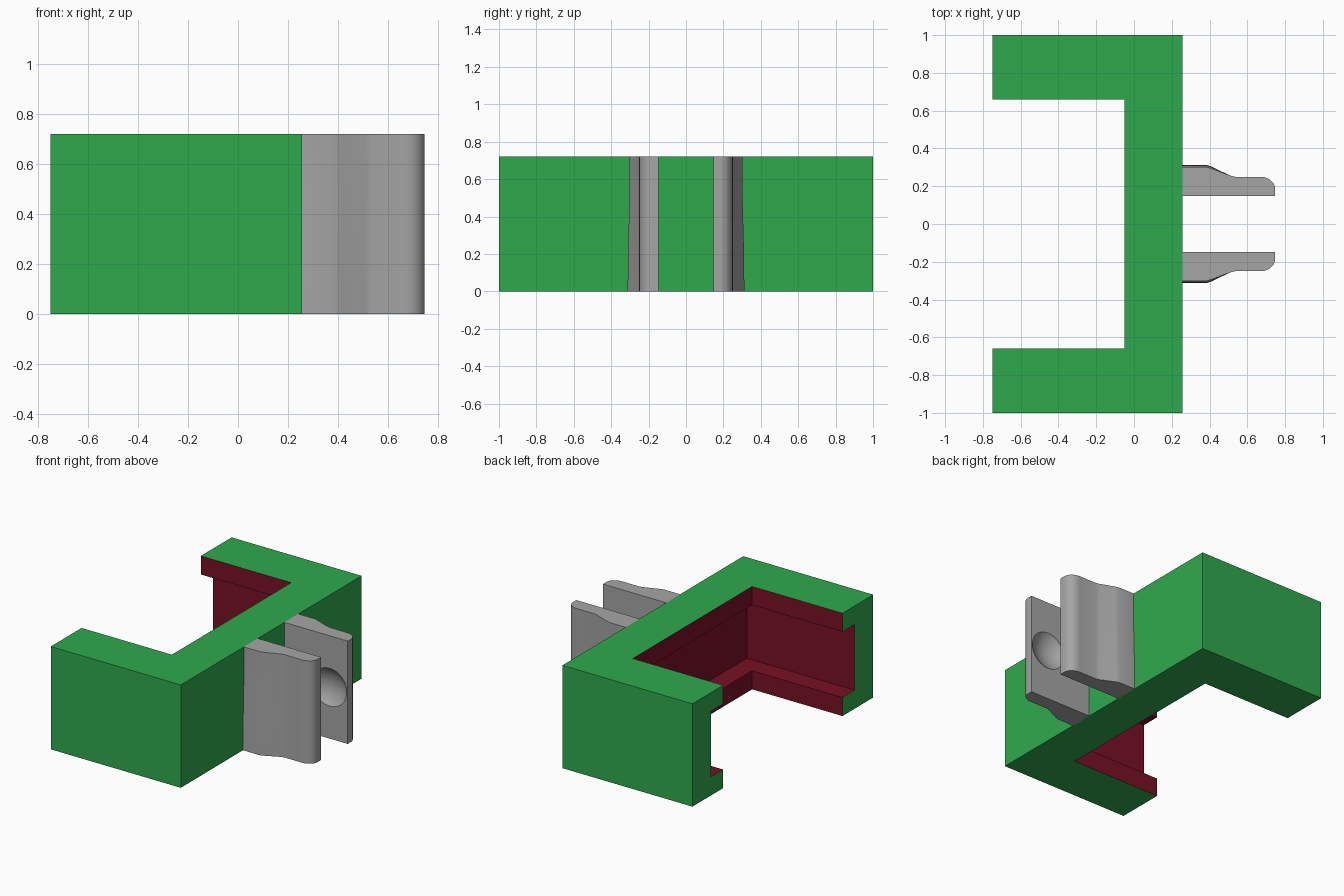
import bpy, bmesh, math
from mathutils import Vector

if "Cube" in bpy.data.objects:
    bpy.data.objects.remove(bpy.data.objects["Cube"])

H = 0.72


def material(name, rgb):
    m = bpy.data.materials.new(name)
    m.diffuse_color = (*rgb, 1)
    m.use_nodes = True
    m.node_tree.nodes["Principled BSDF"].inputs["Base Color"].default_value = m.diffuse_color
    return m


GREEN = material("green", (0.028, 0.40, 0.073))
RED = material("dark red", (0.19, 0.005, 0.018))
GREY = material("grey", (0.38, 0.38, 0.38))


def make_object(name, bm, *mats):
    bmesh.ops.recalc_face_normals(bm, faces=bm.faces[:])
    me = bpy.data.meshes.new(name)
    bm.to_mesh(me)
    bm.free()
    for m in mats:
        me.materials.append(m)
    ob = bpy.data.objects.new(name, me)
    bpy.context.collection.objects.link(ob)
    return ob


# C-shaped bracket: grooved cross-section (x offset, y offset, z) swept along the inner outline
LIP, GROOVE = 0.13, 0.135
section = [(0.307, 0.34, 0), (0.307, 0.34, H), (0, 0, H), (0, 0, H - LIP),
           (GROOVE, GROOVE, H - LIP), (GROOVE, GROOVE, LIP), (0, 0, LIP), (0, 0, 0)]
bm = bmesh.new()
rings = []
for side, corner in ((-1, False), (-1, True), (1, True), (1, False)):
    rings.append([bm.verts.new((-0.05 + dx if corner else -0.75, side * (0.66 + dy), z))
                  for dx, dy, z in section])
n = len(section)
for a, b in zip(rings, rings[1:]):
    for i in range(n):
        j = (i + 1) % n
        f = bm.faces.new((a[i], a[j], b[j], b[i]))
        f.material_index = 1 if 2 <= i <= 6 else 0   # inner lining is red
bm.faces.new(rings[0])
bm.faces.new(rings[-1])
make_object("bracket", bm, GREEN, RED)

# Ball-shaped cutter for the dimples between the two grips
bm = bmesh.new()
bmesh.ops.create_uvsphere(bm, u_segments=48, v_segments=32, radius=0.198)
bmesh.ops.translate(bm, verts=bm.verts[:], vec=Vector((0.607, 0, 0.36)))
for f in bm.faces:
    f.smooth = True
cutter = make_object("dimple_cutter", bm, GREY)
cutter.hide_render = True
cutter.hide_viewport = True


# Grip outline at one height: thick root, sloped waist, rounded tip
def grip_outline(root):
    pts = [(0.255, 0.147), (0.255, root), (0.385, root), (0.41, root - 0.008),
           (0.51, 0.256), (0.535, 0.25), (0.67, 0.25)]
    for k in range(1, 9):
        a = math.radians(90 - k * 90 / 8)
        pts.append((0.67 + 0.077 * math.cos(a), 0.185 + 0.065 * math.sin(a)))
    return pts + [(0.747, 0.147)]


for name, side in (("front_grip", -1), ("back_grip", 1)):
    bm = bmesh.new()
    levels = [[bm.verts.new((x, side * y, z)) for x, y in grip_outline(root)]
              for z, root in ((0, 0.312), (0.22, 0.31), (0.5, 0.302), (H, 0.302))]
    for a, b in zip(levels, levels[1:]):
        for i in range(len(a)):
            j = (i + 1) % len(a)
            bm.faces.new((a[i], a[j], b[j], b[i]))
    bm.faces.new(levels[0])
    bm.faces.new(levels[-1])
    grip = make_object(name, bm, GREY)
    cut = grip.modifiers.new("dimple", 'BOOLEAN')
    cut.operation = 'DIFFERENCE'
    cut.solver = 'EXACT'
    cut.object = cutter
    bpy.ops.object.select_all(action='DESELECT')
    bpy.context.view_layer.objects.active = grip
    grip.select_set(True)
    bpy.ops.object.modifier_apply(modifier=cut.name)
    bpy.ops.object.shade_smooth_by_angle(angle=math.radians(30))
